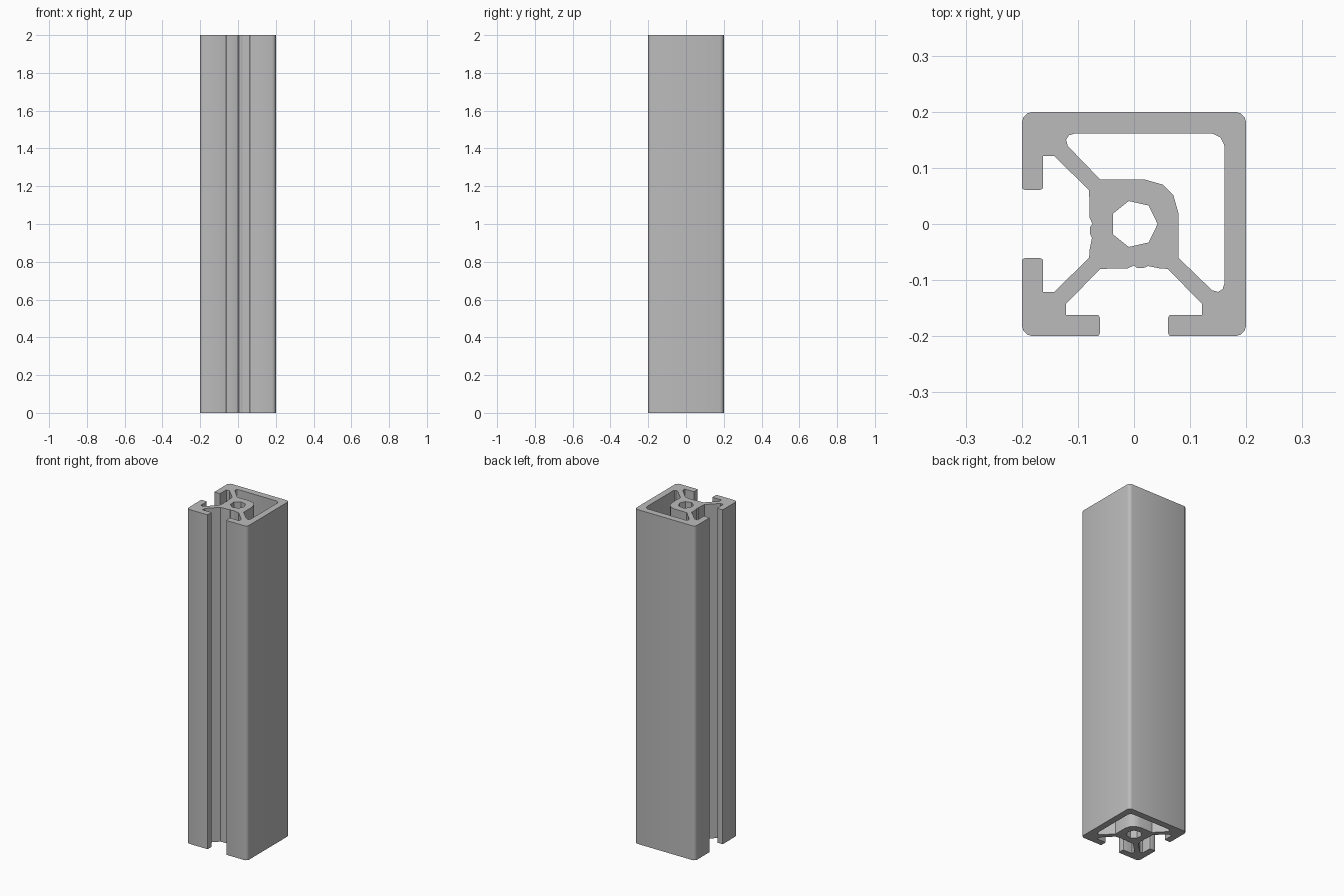
import bpy, bmesh
from math import radians, cos, sin, tau
from mathutils import Vector

old = bpy.data.objects.get("Cube")
if old:
    bpy.data.objects.remove(old, do_unlink=True)

HALF, LENGTH = 0.2, 2.0


def arc(cx, cy, r, start, end, steps):
    """Points along an arc, angles in degrees."""
    angles = [radians(start + (end - start) * i / steps) for i in range(steps + 1)]
    return [(cx + r * cos(a), cy + r * sin(a)) for a in angles]


def quarter_turn(points):
    return [(-y, x) for x, y in points]


def flip(points):
    return [(x, -y) for x, y in reversed(points)]


def diagonal_mirror(points):
    return [(y, x) for x, y in reversed(points)]


def corner(start):
    """Rounded outer corner, running counterclockwise from a start angle."""
    c, mid = HALF - 0.02, radians(start + 45)
    sx, sy = (1 if cos(mid) > 0 else -1), (1 if sin(mid) > 0 else -1)
    return arc(sx * c, sy * c, 0.02, start, start + 90, 3)


# T-slot on the -x side: rounded lip, undercut and core wall with a small groove
lip = (arc(-0.195, 0.066, 0.005, 180, 270, 2) + arc(-0.167, 0.066, 0.005, 270, 360, 2)
       + [(-0.162, 0.121), (-0.142, 0.121), (-0.08, 0.06)])
groove = [(-0.079, 0.011), (-0.074, 0.0), (-0.078, -0.005),
          (-0.078, -0.018), (-0.075, -0.025), (-0.079, -0.045)]
slot = lip + groove + flip(lip)

# Outer outline, counterclockwise, with the slot repeated on the -y side
outline = corner(0) + corner(90) + slot + corner(180) + quarter_turn(slot) + corner(270)

# Closed L-shaped chamber, symmetric about the diagonal
half_chamber = [(0.153, 0.157), (0.161, 0.14), (0.161, -0.106), (0.158, -0.116),
                (0.15, -0.121), (0.139, -0.118), (0.079, -0.06), (0.079, 0.02),
                (0.07, 0.052)]
chamber = half_chamber + diagonal_mirror(half_chamber)

# Seven-sided centre bore
bore = [(0.042 * cos(tau * i / 7), 0.042 * sin(tau * i / 7)) for i in range(7)]

# Fill the section and extrude it to full length
bm = bmesh.new()
for loop in (outline, chamber, bore):
    verts = [bm.verts.new((x, y, 0)) for x, y in loop]
    for a, b in zip(verts, verts[1:] + verts[:1]):
        bm.edges.new((a, b))
bmesh.ops.triangle_fill(bm, edges=bm.edges[:], use_beauty=True, use_dissolve=False,
                        normal=Vector((0, 0, 1)))
section = bm.faces[:]
result = bmesh.ops.extrude_face_region(bm, geom=section, use_keep_orig=True)
top = [g for g in result["geom"] if isinstance(g, bmesh.types.BMVert)]
bmesh.ops.translate(bm, verts=top, vec=(0, 0, LENGTH))
bmesh.ops.recalc_face_normals(bm, faces=bm.faces[:])

mesh = bpy.data.meshes.new("slotted_extrusion")
bm.to_mesh(mesh)
bm.free()
profile = bpy.data.objects.new("slotted_extrusion", mesh)
bpy.context.collection.objects.link(profile)

# Plain grey metal
grey = bpy.data.materials.new("aluminium_grey")
grey.use_nodes = True
colour = (0.5, 0.5, 0.5, 1)
grey.diffuse_color = colour
grey.node_tree.nodes["Principled BSDF"].inputs["Base Color"].default_value = colour
mesh.materials.append(grey)

# Smooth the rounded edges, keep the rest sharp
bpy.ops.object.select_all(action='DESELECT')
profile.select_set(True)
bpy.context.view_layer.objects.active = profile
bpy.ops.object.shade_smooth_by_angle(angle=radians(32))
